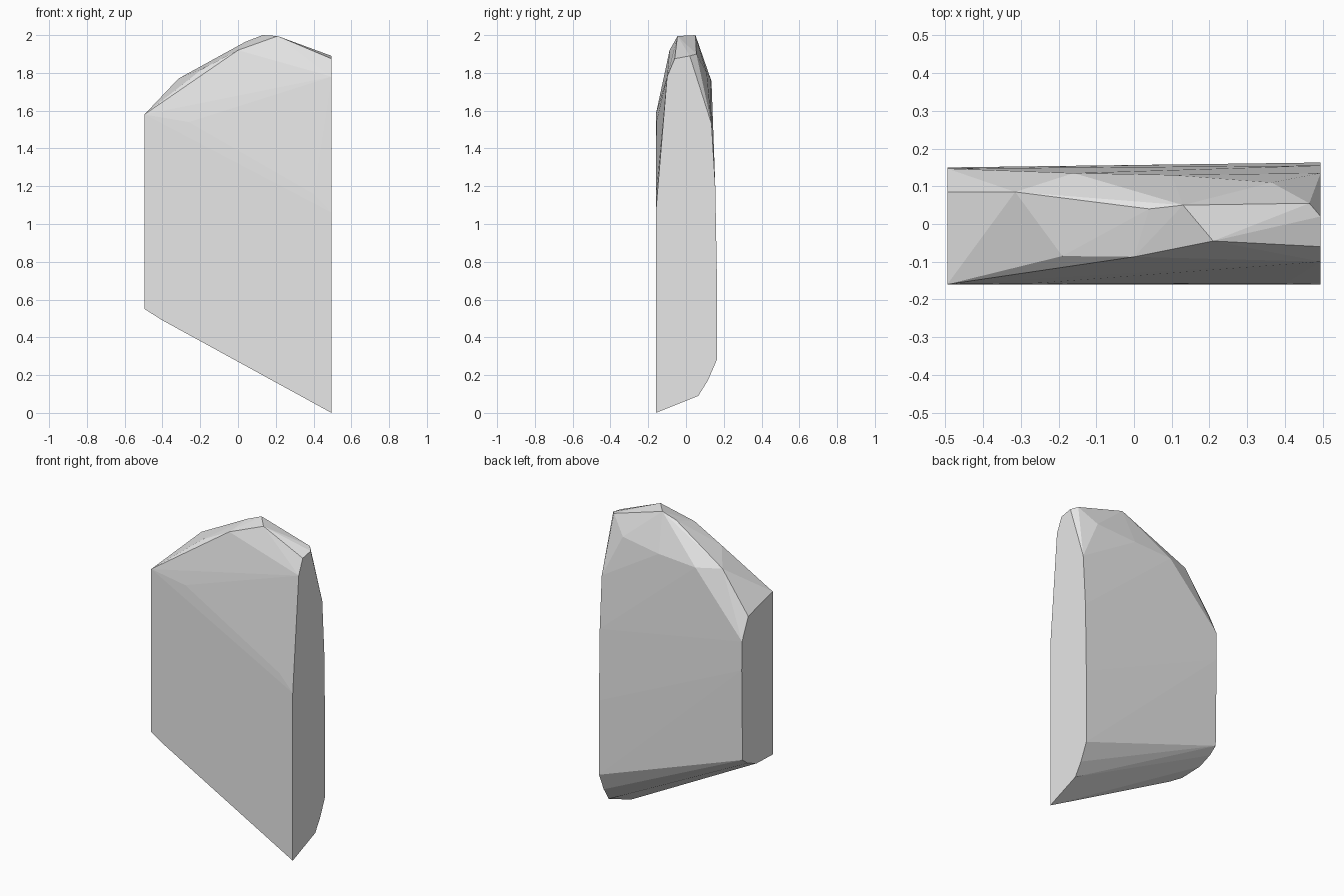
import bpy, bmesh

if "Cube" in bpy.data.objects:
    bpy.data.objects.remove(bpy.data.objects["Cube"])

# Side outlines as (y, z): the tall right end and the shorter left end
right_end = [(-.16, 0), (.065, .09), (.115, .17), (.163, .28), (.163, .75), (.155, 1.2),
             (.135, 1.53), (.02, 1.89), (-.06, 1.875), (-.10, 1.78), (-.16, 1.06)]
left_end = [(-.16, .55), (0, .555), (.09, .59), (.142, .63), (.15, 1.2), (.147, 1.38),
            (.085, 1.517), (-.16, 1.58)]

# Chipped corners between the ends (x, y, z)
crown = [(.13, .05, 2), (.21, -.045, 1.995), (.465, .055, 1.9), (.04, .04, 1.965)]
front_chips = [(0, -.087, 1.92), (-.19, -.085, 1.82), (.2, -.107, 1.765),
               (-.26, -.157, 1.54), (.4, -.158, 1.16), (-.4, -.16, .49)]
back_chips = [(-.315, .085, 1.77), (-.16, .135, 1.755), (.1, .13, 1.77), (.365, .11, 1.8)]

points = [(.495, y, z) for y, z in right_end] + [(-.495, y, z) for y, z in left_end]
points += crown + front_chips + back_chips

# Faceted stone slab, wrapped around the corners
bm = bmesh.new()
for p in points:
    bm.verts.new(p)
hull = bmesh.ops.convex_hull(bm, input=bm.verts[:])
loose = {v for v in hull["geom_interior"] + hull["geom_unused"]
         if isinstance(v, bmesh.types.BMVert)}
bmesh.ops.delete(bm, geom=list(loose), context='VERTS')
bmesh.ops.dissolve_limit(bm, angle_limit=.01, verts=bm.verts[:], edges=bm.edges[:])
bmesh.ops.recalc_face_normals(bm, faces=bm.faces[:])
mesh = bpy.data.meshes.new("stone_slab")
bm.to_mesh(mesh)
bm.free()

slab = bpy.data.objects.new("stone_slab", mesh)
bpy.context.collection.objects.link(slab)

# Plain stone colour
stone = bpy.data.materials.new("light_grey_stone")
stone.diffuse_color = (.8, .8, .8, 1)
stone.use_nodes = True
stone.node_tree.nodes["Principled BSDF"].inputs["Base Color"].default_value = stone.diffuse_color
mesh.materials.append(stone)
